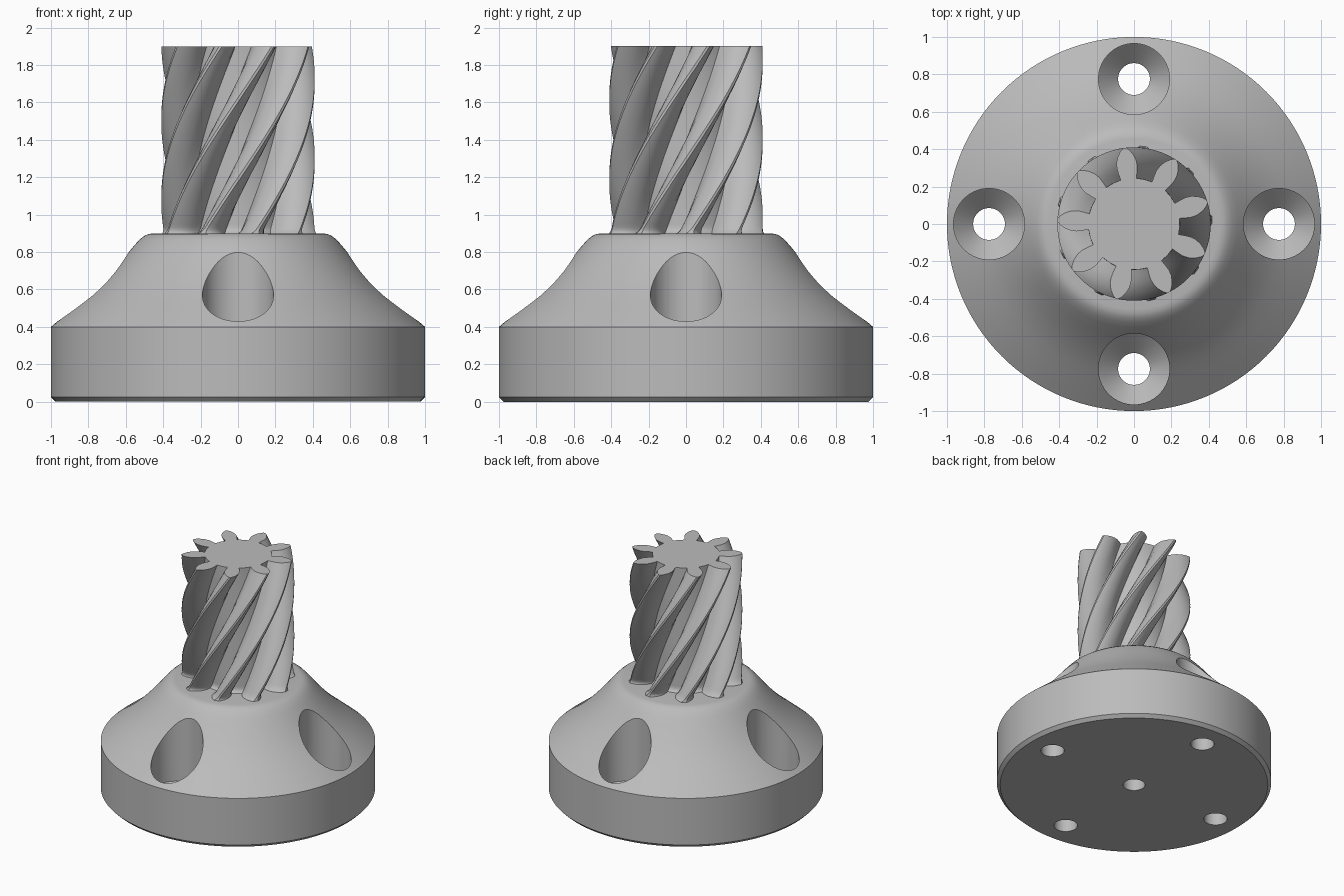
import bpy, bmesh, math

if "Cube" in bpy.data.objects:
    bpy.data.objects.remove(bpy.data.objects["Cube"])

SEG = 128
TAU = 2 * math.pi

grey = bpy.data.materials.new("light grey metal")
grey.diffuse_color = (0.5, 0.5, 0.5, 1)
grey.use_nodes = True
grey.node_tree.nodes["Principled BSDF"].inputs["Base Color"].default_value = grey.diffuse_color


def make_object(name, bm):
    bmesh.ops.recalc_face_normals(bm, faces=bm.faces)
    mesh = bpy.data.meshes.new(name)
    bm.to_mesh(mesh)
    bm.free()
    ob = bpy.data.objects.new(name, mesh)
    bpy.context.collection.objects.link(ob)
    mesh.materials.append(grey)
    return ob


def loft(name, rings):
    """Closed solid through a stack of equal-length rings, capped at both ends."""
    bm = bmesh.new()
    rows = [[bm.verts.new(p) for p in ring] for ring in rings]
    n = len(rows[0])
    for a, b in zip(rows, rows[1:]):
        for i in range(n):
            j = (i + 1) % n
            bm.faces.new((a[i], a[j], b[j], b[i]))
    bm.faces.new(rows[0][::-1])
    bm.faces.new(rows[-1])
    return make_object(name, bm)


def turned(name, profile, cx=0, cy=0, seg=SEG):
    """Solid of revolution from (radius, z) pairs."""
    return loft(name, [[(cx + r * math.cos(TAU * i / seg), cy + r * math.sin(TAU * i / seg), z)
                        for i in range(seg)] for r, z in profile])


def smooth(ob, angle=30):
    bpy.ops.object.select_all(action='DESELECT')
    ob.select_set(True)
    bpy.context.view_layer.objects.active = ob
    bpy.ops.object.shade_smooth_by_angle(angle=math.radians(angle))


# Flanged base: chamfered foot, straight rim, concave shoulder, rounded top
base = turned("flange_base", [
    (0.975, 0), (1, 0.025), (1, 0.4), (0.935, 0.455), (0.87, 0.51), (0.80, 0.568),
    (0.735, 0.628), (0.665, 0.702), (0.60, 0.78), (0.555, 0.835), (0.525, 0.868),
    (0.50, 0.887), (0.48, 0.896), (0.455, 0.9)])

# Four countersunk screw holes and a blind centre hole
cutters = [turned("centre_hole_cutter", [(0.08, -0.1), (0.08, 0.7)], seg=48)]
for k in range(4):
    a = k * math.pi / 2
    cutters.append(turned("screw_hole_cutter",
                          [(0.085, -0.1), (0.085, 0.175), (0.19, 0.28), (0.19, 1.2)],
                          0.775 * math.cos(a), 0.775 * math.sin(a), 64))
bpy.context.view_layer.objects.active = base
for c in cutters:
    mod = base.modifiers.new("hole", 'BOOLEAN')
    mod.operation = 'DIFFERENCE'
    mod.solver = 'EXACT'
    mod.object = c
    bpy.ops.object.modifier_apply(modifier=mod.name)
for c in cutters:
    bpy.data.objects.remove(c)
smooth(base)

# Helical pinion: nine leaf-shaped teeth swept up a twisting shaft
TEETH, TOP, TWIST = 9, 1.9, math.radians(94)
flank = [(0.245, 0.042), (0.28, 0.05), (0.31, 0.055), (0.34, 0.053),
         (0.37, 0.042), (0.395, 0.025), (0.41, 0.008)]


def gear_ring(z, grow=0):
    turn = math.radians(97) + TWIST * (z - TOP)
    ring = []
    for t in range(TEETH):
        a = turn + TAU * t / TEETH
        pts = [(r, -w) for r, w in flank] + [(r, w) for r, w in reversed(flank)]
        for r, w in pts:
            r += grow * (1 if r < 0.26 else 0.4)
            w += math.copysign(grow * 0.6, w)
            ang = a + math.asin(w / r)
            ring.append((r * math.cos(ang), r * math.sin(ang), z))
        mid, r = a + math.pi / TEETH, 0.245 + grow
        ring.append((r * math.cos(mid), r * math.sin(mid), z))
    return ring


# Small flare where the teeth run into the base
levels = [(0.88, 0.02), (0.9, 0.02), (0.907, 0.011), (0.917, 0.004), (0.93, 0)]
levels += [(0.93 + (TOP - 0.93) * i / 56, 0) for i in range(1, 57)]
pinion = loft("helical_pinion", [gear_ring(z, g) for z, g in levels])
smooth(pinion, 35)
